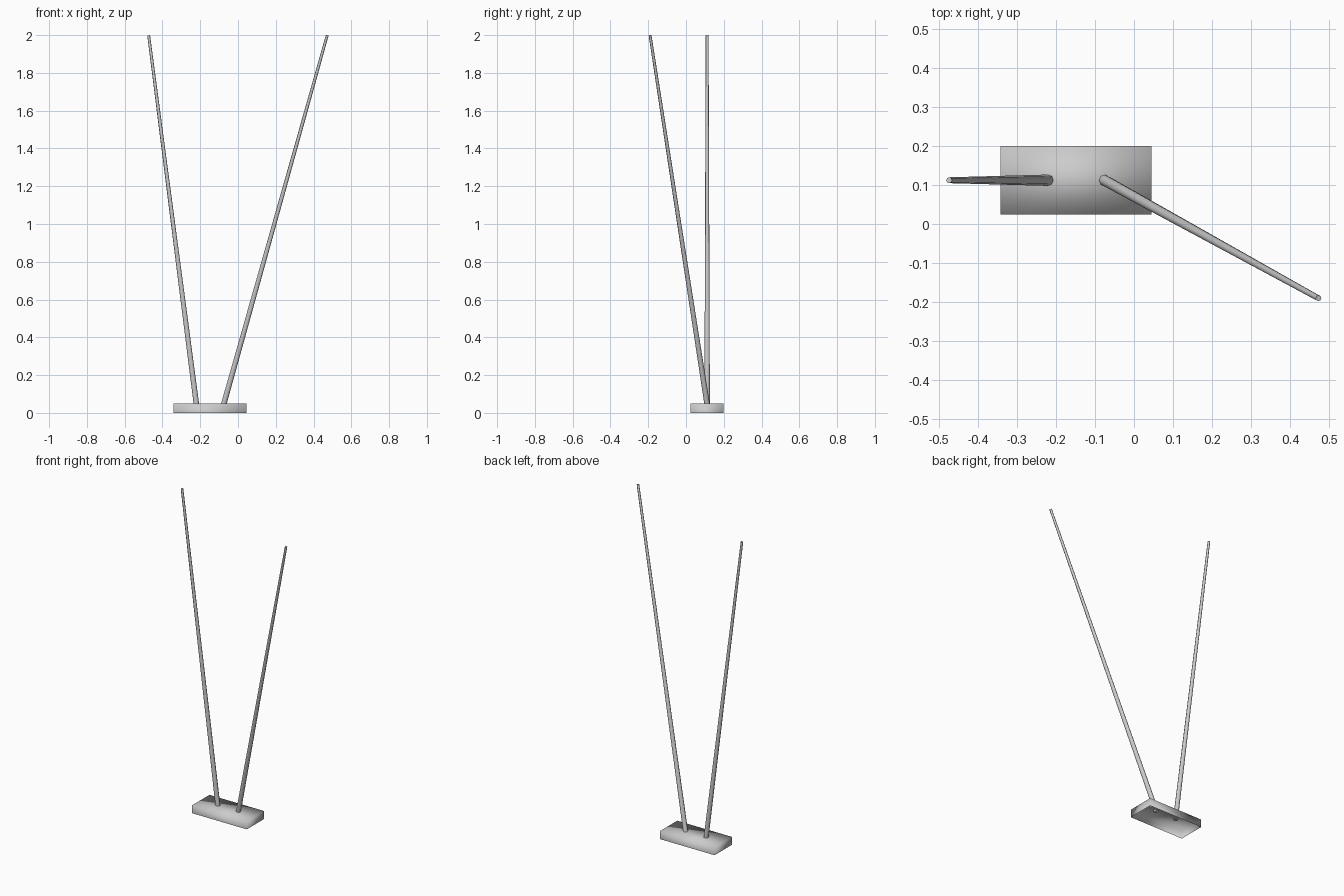
import bpy, bmesh
from mathutils import Vector, Matrix

if "Cube" in bpy.data.objects:
    bpy.data.objects.remove(bpy.data.objects["Cube"])


def finish(bm, name):
    for f in bm.faces:
        f.smooth = True
    mesh = bpy.data.meshes.new(name)
    bm.to_mesh(mesh)
    bm.free()
    obj = bpy.data.objects.new(name, mesh)
    bpy.context.collection.objects.link(obj)
    return obj


def rod(name, start, end, r_low, r_top, sides=8):
    """Tapered closed tube between two points."""
    a, b = Vector(start), Vector(end)
    axis = b - a
    turn = Vector((0, 0, 1)).rotation_difference(axis).to_matrix().to_4x4()
    bm = bmesh.new()
    bmesh.ops.create_cone(bm, cap_ends=True, segments=sides,
                          radius1=r_low, radius2=r_top, depth=axis.length,
                          matrix=Matrix.Translation((a + b) / 2) @ turn)
    # keep the end caps crisp
    for f in bm.faces:
        if len(f.verts) == sides:
            for e in f.edges:
                e.smooth = False
    return finish(bm, name)


# Base: shallow box, open underneath
bm = bmesh.new()
bmesh.ops.create_cube(bm, size=1, matrix=Matrix.Translation((-0.148, 0.112, 0.025))
                      @ Matrix.Diagonal((0.386, 0.175, 0.05, 1)))
bottom = [f for f in bm.faces if f.normal.z < -0.5]
bmesh.ops.delete(bm, geom=bottom, context='FACES_ONLY')
finish(bm, "base")

# Two slender aerials spreading from the base
rod("left_aerial", (-0.22, 0.112, 0.044), (-0.473, 0.112, 1.999), 0.0145, 0.0075)
rod("right_aerial", (-0.076, 0.112, 0.044), (0.472, -0.19, 1.998), 0.0145, 0.0075)
